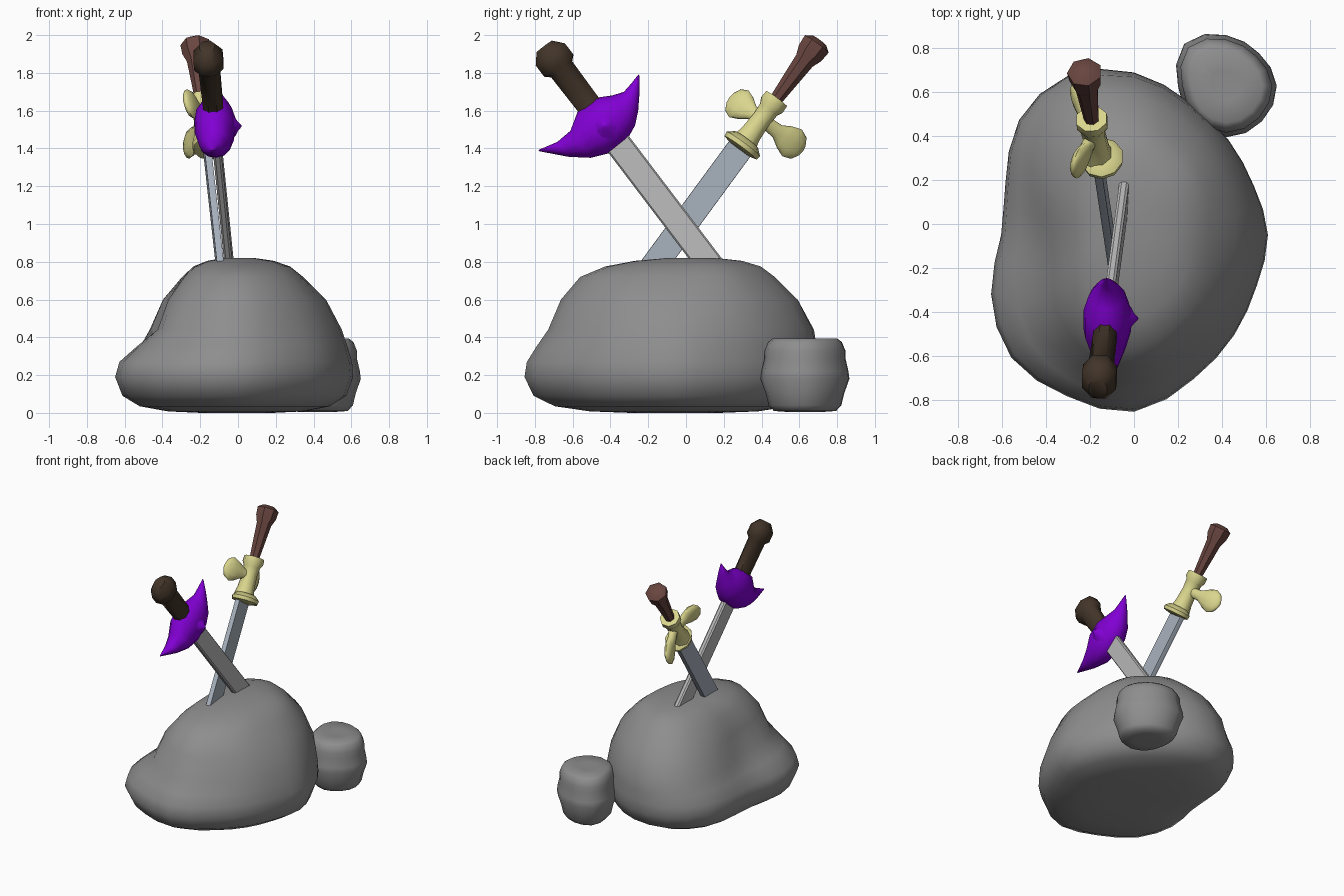
import bpy, bmesh
from math import sin, cos, pi, radians
from mathutils import Vector, Matrix

if "Cube" in bpy.data.objects:
    bpy.data.objects.remove(bpy.data.objects["Cube"])


def loft(name, rings, color=None, smooth=None, mat=Matrix()):
    """Skin a list of equal-length point rings and cap both ends."""
    bm = bmesh.new()
    vs = [[bm.verts.new(mat @ Vector(p)) for p in r] for r in rings]
    n = len(vs[0])
    for a, b in zip(vs, vs[1:]):
        for i in range(n):
            j = (i + 1) % n
            bm.faces.new((a[i], a[j], b[j], b[i]))
    bm.faces.new(vs[0])
    bm.faces.new(vs[-1])
    bmesh.ops.recalc_face_normals(bm, faces=bm.faces[:])
    me = bpy.data.meshes.new(name)
    bm.to_mesh(me)
    bm.free()
    ob = bpy.data.objects.new(name, me)
    bpy.context.collection.objects.link(ob)
    if color:
        m = bpy.data.materials.new(name + "_colour")
        m.diffuse_color = (*color, 1)
        m.use_nodes = True
        m.node_tree.nodes["Principled BSDF"].inputs["Base Color"].default_value = m.diffuse_color
        me.materials.append(m)
    if smooth:
        bpy.ops.object.select_all(action='DESELECT')
        ob.select_set(True)
        bpy.context.view_layer.objects.active = ob
        bpy.ops.object.shade_smooth_by_angle(angle=radians(smooth))
    return ob


def refine(r):
    """Double the number of radii around a ring with smooth interpolation."""
    n, out = len(r), []
    for i in range(n):
        a, b, c, d = (r[(i + k) % n] for k in (-1, 0, 1, 2))
        out += [b, (9 * (b + c) - a - d) / 16]
    return out


def ring(radii, cx, cy, z):
    n = len(radii)
    return [(cx + r * cos(2 * pi * i / n), cy + r * sin(2 * pi * i / n), z)
            for i, r in enumerate(radii)]


def mix(a, b, t):
    return [p + (q - p) * t for p, q in zip(a, b)]


def scaled(a, f):
    return [p * f for p in a]


rock = (.27, .27, .27)
# Large boulder: three outlines by angle, blended over the height
low = refine([.61, .59, .61, .655, .74, .785, .74, .633, .605, .704, .79, .795, .805, .71, .645, .605])
mid = refine([.55, .55, .58, .64, .72, .74, .63, .50, .435, .46, .57, .65, .68, .62, .58, .55])
top = refine([.34, .37, .42, .46, .52, .50, .39, .32, .29, .31, .38, .47, .51, .46, .40, .35])
levels = [(scaled(low, .3), 0, 0), (scaled(low, .57), 0, .008), (scaled(low, .8), 0, .035),
          (scaled(low, .94), 0, .09), (low, 0, .19), (mix(low, mid, .1), 0, .27),
          (mix(low, mid, .5), 0, .35), (mid, 0, .44), (mix(mid, top, .4), 0, .6),
          (top, 0, .72), (scaled(top, .8), .03, .775), (scaled(top, .55), .06, .805),
          (scaled(top, .25), .08, .82)]
loft("boulder", [ring(r, 0, -.05 + dy, z) for r, dy, z in levels], rock, smooth=80)

# Small stone beside it
stone = refine([.23, .21, .23, .27, .22, .22, .235, .23])
loft("small_stone", [ring(scaled(stone, f), .42, .63, z) for f, z in
                     [(.4, .005), (.7, .01), (.82, .04), (.88, .1), (1, .18), (.98, .22),
                      (.91, .29), (.91, .33), (.83, .375), (.72, .395), (.3, .39)]],
     rock, smooth=80)


def sword_frame(base, end):
    """Local axes: x = blade thickness, y = blade width, z = along the sword."""
    s = (Vector(end) - Vector(base)).normalized()
    w = (Vector((1, 0, 0)) - s * s.x).normalized()
    u = s.cross(w)
    m = Matrix((w, u, s)).transposed().to_4x4()
    m.translation = base
    return m


def turned(name, profile, sides, color, mat, smooth=None, ratio=1, dx=0):
    """Profile of (z, radius) around the sword axis."""
    loft(name, [[(dx + r * ratio * cos(2 * pi * (i + .5) / sides),
                  r * sin(2 * pi * (i + .5) / sides), z) for i in range(sides)]
                for z, r in profile], color, smooth, mat)


def blade(name, w, t, length, flat, color, mat):
    e = t * .5
    sec = [(-t, -w * flat), (-e, -w), (e, -w), (t, -w * flat),
           (t, w * flat), (e, w), (-e, w), (-t, w * flat)]
    loft(name, [[(x * f, y * f, z) for x, y in sec]
                for z, f in [(-.32, .1), (-.2, 1), (length, 1)]], color, None, mat)


def across(name, stations, color, mat, n=12):
    """Elliptical sections along the sword width: (y, z, half height, half thickness, x)."""
    loft(name, [[(x + t * cos(2 * pi * i / n), y, z + h * sin(2 * pi * i / n)) for i in range(n)]
                for y, z, h, t, x in stations], color, 60, mat)


# Purple-guarded sword, leaning to the front
A = sword_frame((-.05, .10, .82), (-.16, -.72, 1.90))
purple = (.22, .0, .65)
blade("front_blade", .07, .022, .92, .88, (.48, .48, .48), A)
across("crescent_guard", [(-.357, .988, .004, .004, 0), (-.25, .915, .05, .05, 0),
                          (-.16, .88, .09, .085, 0), (-.06, .89, .143, .108, 0),
                          (.05, .89, .14, .108, 0), (.13, .885, .10, .085, 0),
                          (.19, .9, .063, .055, 0), (.25, .94, .035, .03, 0),
                          (.307, .986, .004, .004, 0)], purple, A)
# Small spike on the guard's side
loft("guard_spike", [[(x, r * cos(k * pi / 4), .87 + r * sin(k * pi / 4)) for k in range(8)]
                     for x, r in [(.07, .09), (.105, .05), (.12, .025), (.14, .004)]], purple, 80, A)
turned("front_grip", [(.95, .07), (1.26, .076), (1.285, .105), (1.355, .105), (1.41, .055)],
       8, (.055, .035, .022), A, 50, ratio=.8)

# Yellow-guarded sword, leaning to the back
B = sword_frame((-.10, -.14, .82), (-.225, .69, 1.95))
yellow = (.70, .67, .27)
blade("rear_blade", .07, .018, .75, .98, (.38, .43, .5), B)
turned("guard_collar", [(.715, .06), (.725, .105), (.75, .11), (.78, .075)],
       10, yellow, B, 50, .9, .02)
turned("guard_body", [(.76, .075), (.82, .062), (.92, .055), (.98, .06), (1.01, .076), (1.05, .074)],
       8, yellow, B, 50)
# Pair of leaf-shaped wings swept to one side
for side, name, k in ((1, "guard_wing_back", 1), (-1, "guard_wing_front", .84)):
    across(name, [(.015 + side * y * k, .916, h, t, -.36 * y) for y, h, t in
                  [(.01, .035, .035), (.09, .04, .032), (.14, .07, .034), (.19, .088, .034),
                   (.235, .07, .026), (.258, .03, .012), (.262, .004, .004)]], yellow, B)
turned("rear_grip", [(1.03, .034), (1.3, .055), (1.35, .075), (1.41, .08), (1.435, .045)],
       7, (.14, .06, .05), B, 40)
